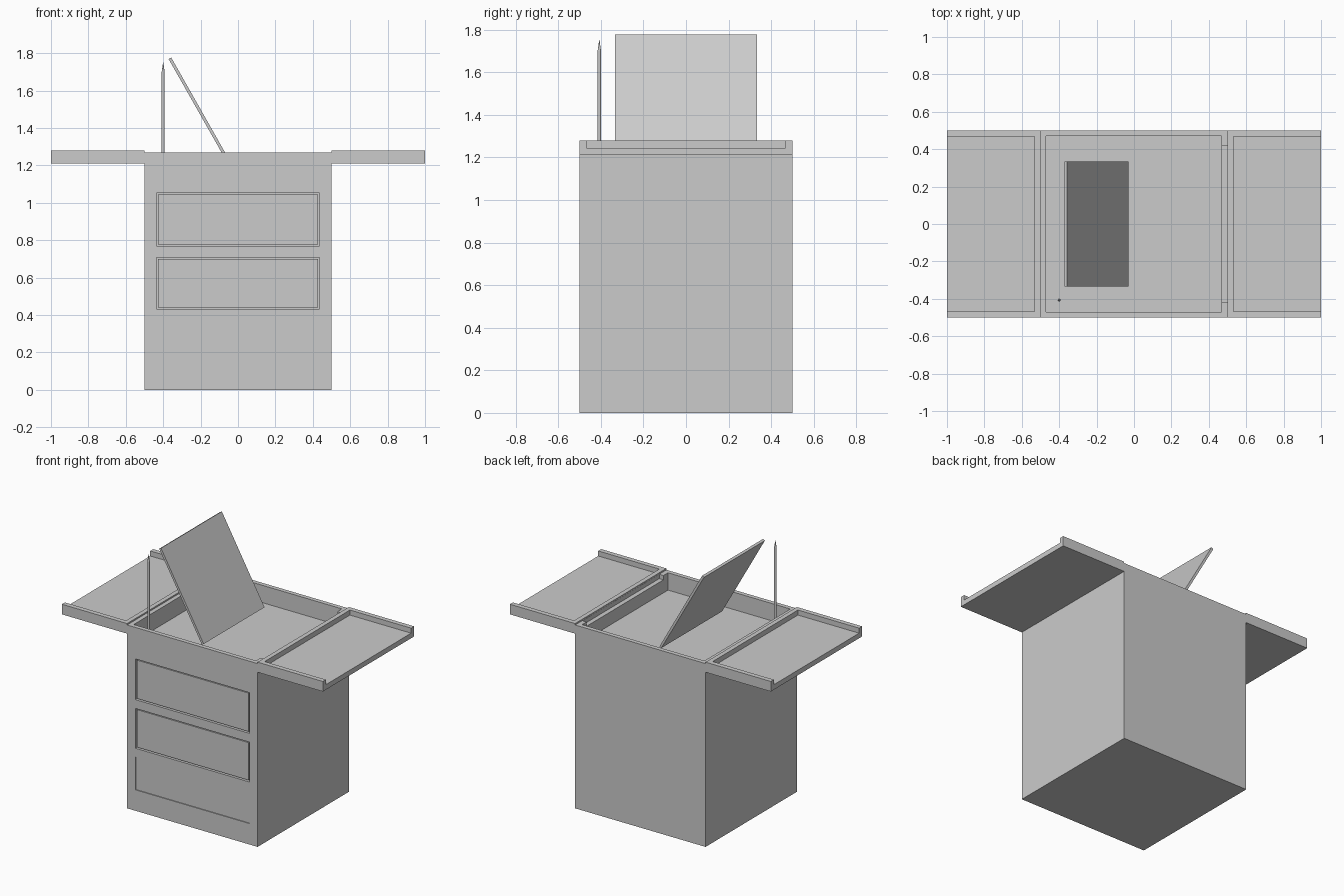
import bpy, bmesh, math
from mathutils import Matrix, Vector

if "Cube" in bpy.data.objects:
    bpy.data.objects.remove(bpy.data.objects["Cube"])

grey = bpy.data.materials.new("plain_grey")
grey.diffuse_color = (0.6, 0.6, 0.6, 1)
grey.use_nodes = True
grey.node_tree.nodes["Principled BSDF"].inputs["Base Color"].default_value = grey.diffuse_color


def add_object(name, bm):
    bmesh.ops.recalc_face_normals(bm, faces=bm.faces)
    mesh = bpy.data.meshes.new(name)
    bm.to_mesh(mesh)
    bm.free()
    mesh.materials.append(grey)
    ob = bpy.data.objects.new(name, mesh)
    bpy.context.collection.objects.link(ob)
    return ob


def box(name, x, y, z):
    """Box from (min, max) ranges on each axis."""
    bm = bmesh.new()
    size = [r[1] - r[0] for r in (x, y, z)]
    mid = Vector([(r[0] + r[1]) / 2 for r in (x, y, z)])
    bmesh.ops.create_cube(bm, size=1, matrix=Matrix.Translation(mid) @ Matrix.Diagonal((*size, 1)))
    return add_object(name, bm)


def cut(target, *ranges):
    """Subtract a box and discard the cutter."""
    cutter = box("cutter", *ranges)
    cutter.hide_render = True
    mod = target.modifiers.new("cut", 'BOOLEAN')
    mod.operation, mod.solver, mod.object = 'DIFFERENCE', 'EXACT', cutter
    bpy.context.view_layer.update()
    graph = bpy.context.evaluated_depsgraph_get()
    mesh = bpy.data.meshes.new_from_object(target.evaluated_get(graph))
    target.modifiers.clear()
    target.data = mesh
    bpy.data.objects.remove(cutter)


# Cabinet with open top well and a shallow notch in the right rim
TOP, FLOOR = 1.27, 1.15
cabinet = box("cabinet", (-0.5, 0.5), (-0.5, 0.5), (0, TOP))
cut(cabinet, (-0.47, 0.467), (-0.47, 0.47), (FLOOR, 1.5))
cut(cabinet, (0.44, 0.499), (-0.42, 0.42), (1.24, 1.5))

# Drawers: the upper two sit inside a narrow groove, the lowest is a plain recess
for name, z0, z1, gap in (("top", 0.77, 1.052, 0.008),
                          ("middle", 0.433, 0.709, 0.008),
                          ("bottom", 0.145, 0.372, 0)):
    depth = 0.02 if gap else 0.006
    cut(cabinet, (-0.437, 0.437), (-0.6, -0.5 + depth), (z0, z1))
    if gap:
        box(name + "_drawer", (-0.437 + gap, 0.437 - gap), (-0.495, -0.478), (z0 + gap, z1 - gap))

# Side shelves, trays left open at the outer end
for side, s in (("left", -1), ("right", 1)):
    shelf = box(side + "_shelf", sorted((s * 0.5, s * 1.0)), (-0.5, 0.5), (1.21, 1.28))
    cut(shelf, sorted((s * 0.531, s * 1.1)), (-0.467, 0.467), (1.245, 1.5))

# Leaning board: parallelogram section swept along y
bm = bmesh.new()
section = [(-0.03, 1.20), (-0.357, 1.777), (-0.371, 1.769), (-0.044, 1.192)]
face = bm.faces.new([bm.verts.new((x, -0.333, z)) for x, z in section])
ext = bmesh.ops.extrude_face_region(bm, geom=[face])
bmesh.ops.translate(bm, vec=(0, 0.666, 0), verts=[v for v in ext["geom"] if isinstance(v, bmesh.types.BMVert)])
add_object("leaning_board", bm)

# Upright pencil: shaft and pointed tip
bm = bmesh.new()
for r1, r2, z0, z1 in ((0.008, 0.008, FLOOR, 1.70), (0.008, 0.001, 1.70, 1.75)):
    bmesh.ops.create_cone(bm, cap_ends=True, segments=12, radius1=r1, radius2=r2, depth=z1 - z0,
                          matrix=Matrix.Translation((-0.4, -0.407, (z0 + z1) / 2)))
add_object("pencil", bm)
